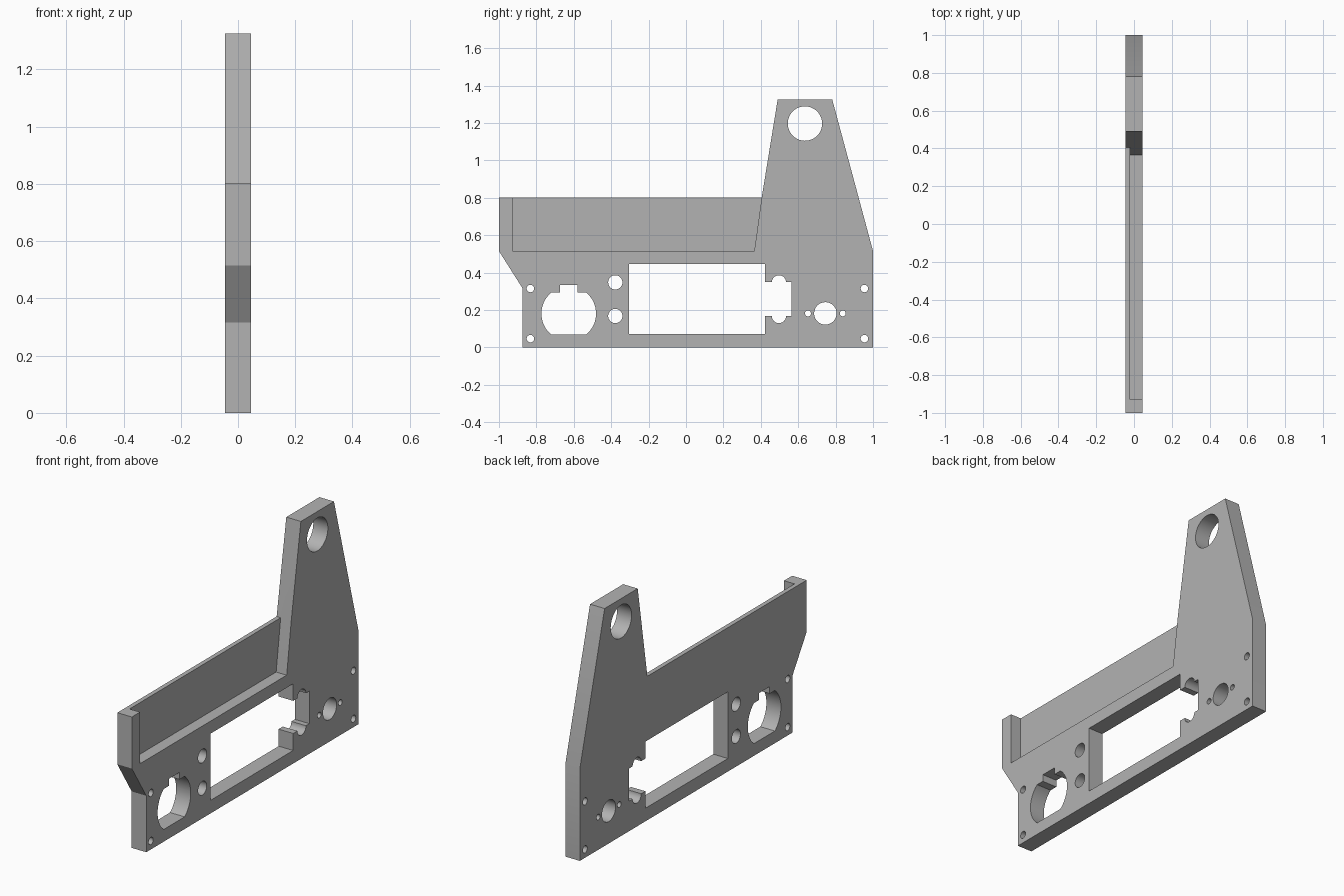
import bpy, bmesh
from math import sin, cos, pi, asin

cube = bpy.data.objects.get("Cube")
if cube:
    bpy.data.objects.remove(cube, do_unlink=True)

HALF = 0.045           # half the plate thickness
grey = bpy.data.materials.new("plain grey")
grey.use_nodes = True
colour = (0.45, 0.45, 0.45, 1)
grey.diffuse_color = colour
grey.node_tree.nodes["Principled BSDF"].inputs["Base Color"].default_value = colour


def prism(name, profile, x0, x1):
    """Extrude a (y, z) profile along x."""
    bm = bmesh.new()
    face = bm.faces.new([bm.verts.new((x0, y, z)) for y, z in profile])
    grown = bmesh.ops.extrude_face_region(bm, geom=[face])["geom"]
    for v in grown:
        if isinstance(v, bmesh.types.BMVert):
            v.co.x = x1
    bmesh.ops.recalc_face_normals(bm, faces=bm.faces)
    mesh = bpy.data.meshes.new(name)
    bm.to_mesh(mesh)
    bm.free()
    mesh.materials.append(grey)
    obj = bpy.data.objects.new(name, mesh)
    bpy.context.collection.objects.link(obj)
    return obj


def arc(y, z, r, a0, a1, n):
    return [(y + r * cos(a0 + (a1 - a0) * i / n), z + r * sin(a0 + (a1 - a0) * i / n))
            for i in range(n + 1)]


def circle(y, z, r):
    return arc(y, z, r, 0, 2 * pi, 48)[:-1]


def rect(y0, y1, z0, z1):
    return [(y0, z0), (y1, z0), (y1, z1), (y0, z1)]


# Side plate with the tall tapered upright
outline = [(-0.873, 0), (1, 0), (1, 0.515), (0.782, 1.325), (0.49, 1.325),
           (0.405, 0.803), (-1, 0.803), (-1, 0.515), (-0.873, 0.315)]
plate = prism("side_plate", outline, -HALF, HALF)


def cut(name, profile, x0=-0.2, x1=0.2):
    cutter = prism(name, profile, x0, x1)
    cutter.hide_render = True
    mod = plate.modifiers.new(name, "BOOLEAN")
    mod.operation, mod.solver, mod.object = "DIFFERENCE", "EXACT", cutter
    bpy.context.view_layer.objects.active = plate
    bpy.ops.object.modifier_apply(modifier=name)
    bpy.data.objects.remove(cutter, do_unlink=True)


# Shallow recess that leaves a thin wall and an end lip
cut("recess", [(-0.928, 0.515), (0.365, 0.515), (0.405, 0.803), (0.419, 0.9), (-0.928, 0.9)], -0.02, 0.2)

# Display window with a side slot
cut("window", rect(-0.305, 0.422, 0.073, 0.445))
cut("window_slot", rect(0.4, 0.565, 0.168, 0.35))

# Round holes: (y, z, radius)
holes = [(0.636, 1.197, 0.092), (0.745, 0.182, 0.06)]
holes += [(y, 0.182, 0.016) for y in (0.652, 0.838)]
holes += [(y, z, 0.038) for y in (-0.378, 0.497) for z in (0.168, 0.348)]
holes += [(y, z, 0.02) for y in (-0.832, 0.954) for z in (0.047, 0.315)]
for y, z, r in holes:
    cut("hole", circle(y, z, r))

# Socket opening: circle with flat top and bottom, and a key notch
cy, cz, r, flat = -0.627, 0.181, 0.146, 0.113
a = asin(flat / r)
cut("socket", arc(cy, cz, r, -a, a, 20) + arc(cy, cz, r, pi - a, pi + a, 20))
cut("socket_notch", rect(cy - 0.047, cy + 0.047, 0.25, 0.333))

# Smooth hole walls, keep crisp edges
bpy.ops.object.select_all(action="DESELECT")
plate.select_set(True)
bpy.context.view_layer.objects.active = plate
bpy.ops.object.shade_smooth_by_angle(angle=pi / 8)
